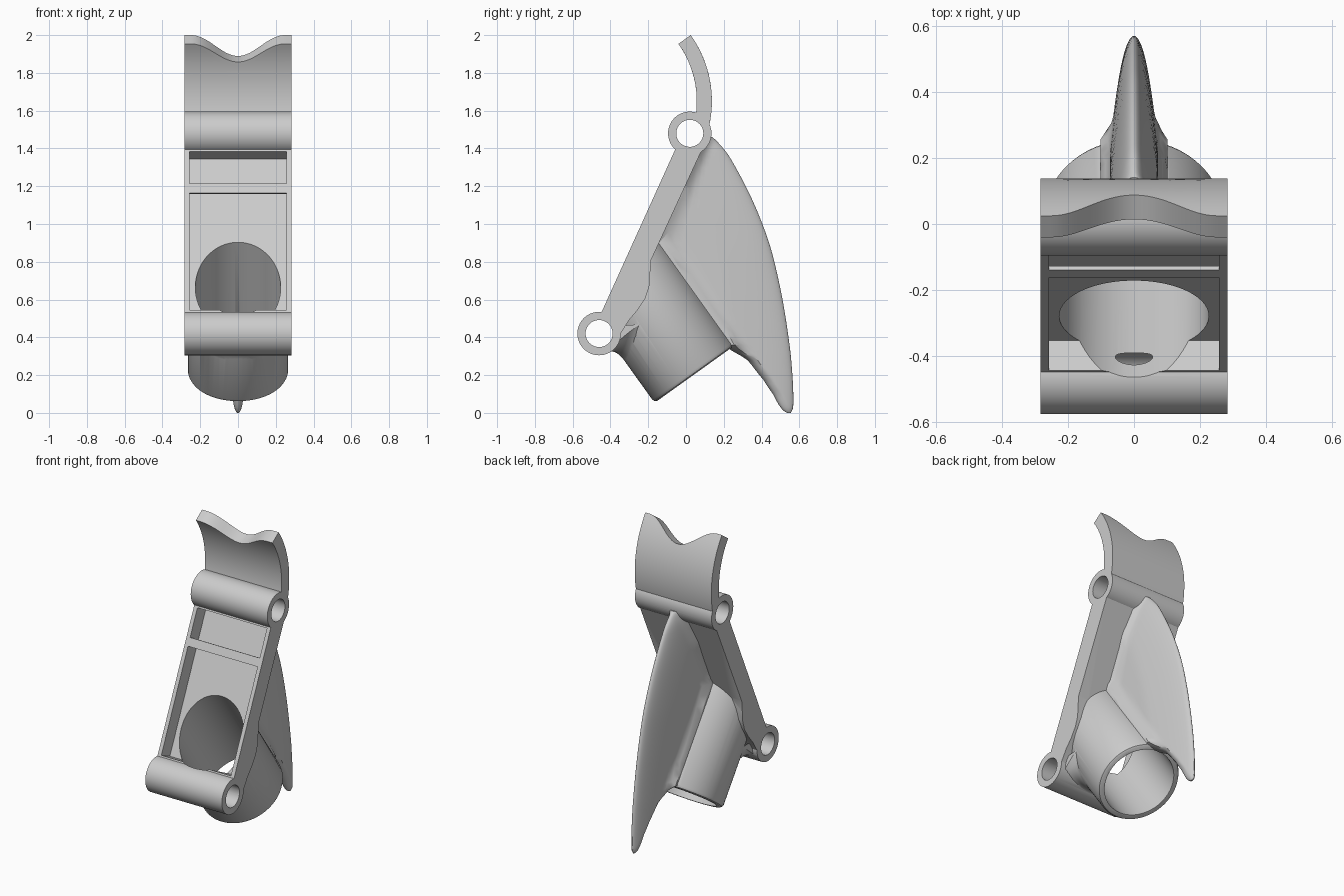
import bpy, bmesh, math
from mathutils import Vector

cube = bpy.data.objects.get("Cube")
if cube:
    bpy.data.objects.remove(cube, do_unlink=True)

grey = bpy.data.materials.new("matte grey")
grey.use_nodes = True
grey.diffuse_color = (0.6, 0.6, 0.6, 1)
grey.node_tree.nodes["Principled BSDF"].inputs["Base Color"].default_value = (0.6, 0.6, 0.6, 1)

# Side-plane (y, z) frames: the sloping plate and the socket axis
HALF = 0.283
LOW_PIN, TOP_PIN = Vector((-0.46, 0.42)), Vector((0.02, 1.48))
ALONG = (TOP_PIN - LOW_PIN).normalized()
BACK = Vector((ALONG.y, -ALONG.x))
SPAN = (TOP_PIN - LOW_PIN).length
SOCKET_END = Vector((0.049, 0.2075))
AXIS = Vector((-0.582, 0.813)).normalized()
PERP = Vector((AXIS.y, -AXIS.x))
SOCKET_R, BORE_R = 0.265, 0.226


def on_plate(s, n):
    return LOW_PIN + ALONG * s + BACK * n


def loft(name, rings):
    """Closed solid through rings of equal length, capped at both ends."""
    bm = bmesh.new()
    loops = [[bm.verts.new(p) for p in ring] for ring in rings]
    count = len(loops[0])
    for a, b in zip(loops, loops[1:]):
        for i in range(count):
            j = (i + 1) % count
            bm.faces.new((a[i], a[j], b[j], b[i]))
    bm.faces.new(loops[0])
    bm.faces.new(loops[-1])
    bmesh.ops.recalc_face_normals(bm, faces=bm.faces)
    mesh = bpy.data.meshes.new(name)
    bm.to_mesh(mesh)
    bm.free()
    mesh.materials.append(grey)
    obj = bpy.data.objects.new(name, mesh)
    bpy.context.collection.objects.link(obj)
    return obj


def prism(name, points, half):
    return loft(name, [[(x, p[0], p[1]) for p in points] for x in (-half, half)])


def disc(centre, radius, steps=64):
    return [centre + radius * Vector((math.cos(a), math.sin(a)))
            for a in (math.tau * i / steps for i in range(steps))]


def socket_ring(t, radius, to_plate=None, steps=80):
    """Ring round the socket axis; to_plate slides it along to a plate depth."""
    ring = []
    for i in range(steps):
        a = math.tau * i / steps
        p = SOCKET_END + AXIS * t + PERP * radius * math.cos(a)
        if to_plate is not None:
            p += AXIS * ((to_plate - (p - LOW_PIN).dot(BACK)) / AXIS.dot(BACK))
        ring.append((radius * math.sin(a), p.x, p.y))
    return ring


def combine(target, other, operation):
    mod = target.modifiers.new("join", 'BOOLEAN')
    mod.operation = operation
    mod.solver = 'EXACT'
    mod.object = other
    bpy.context.view_layer.objects.active = target
    bpy.ops.object.modifier_apply(modifier=mod.name)
    bpy.data.objects.remove(other, do_unlink=True)


# Sloping plate, slightly swollen where the socket meets it
outline = [(0, -0.035), (SPAN, -0.035), (SPAN, 0.095), (0.47, 0.09), (0.4, 0.115),
           (0.34, 0.138), (0.275, 0.146), (0.2, 0.135), (0.13, 0.115), (0.02, 0.1)]
body = prism("bracket_body", [on_plate(*p) for p in outline], HALF)

# Pin barrels
barrels = [prism("pin_barrel", disc(c, 0.115), HALF) for c in (LOW_PIN, TOP_PIN)]

# Curved upper arm with a scalloped end
ARC_CENTRE = Vector((-0.466, 1.65))
arm_rings = []
for i in range(49):
    x = HALF * (i / 24 - 1)
    dip = 0.5 + 0.5 * math.cos(math.pi * min(abs(x) / 0.25, 1))
    top = 35.5 - 12.1 * dip
    angles = [math.radians(-14 + (top + 14) * k / 16) for k in range(17)]
    arc = [(0.603, a) for a in angles] + [(0.523, a) for a in reversed(angles)]
    arm_rings.append([(x, ARC_CENTRE.x + r * math.cos(a), ARC_CENTRE.y + r * math.sin(a))
                      for r, a in arc])
arm = loft("curved_arm", arm_rings)

# Tubular socket with a rounded rim
socket = loft("socket", [socket_ring(0, 0.247), socket_ring(0.006, 0.258),
                         socket_ring(0.02, SOCKET_R), socket_ring(0, SOCKET_R, to_plate=0)])

# Concave fillet between the lower barrel and the socket
fillet_rings = []
for i in range(21):
    x = 0.25 * (i / 10 - 1)
    depth = math.sqrt(SOCKET_R ** 2 - x * x)
    k = 1 - depth / SOCKET_R
    a = Vector((-0.41, 0.318)).lerp(Vector((-0.35, 0.39)), k)
    corner = Vector((-0.375, 0.346)).lerp(Vector((-0.32, 0.43)), k)
    b = SOCKET_END + AXIS * (0.25 + 0.2 * k) - PERP * (depth - 0.002)
    curve = [a.lerp(corner, u).lerp(corner.lerp(b, u), u) for u in (j / 8 for j in range(9))]
    fillet_rings.append([(x, p.x, p.y) for p in curve + [Vector((-0.36, 0.46))]])
fillet = loft("socket_fillet", fillet_rings)

# Rear fin: rows of height, rear edge and root
rows = [Vector(r) for r in (
    (0, 0.555, 0.535), (0.03, 0.567, 0.5), (0.1, 0.568, 0.46), (0.175, 0.565, 0.41),
    (0.28, 0.557, 0.325), (0.36, 0.548, 0.2), (0.5, 0.528, 0.12), (0.68, 0.495, -0.02),
    (0.9, 0.44, -0.165), (1.13, 0.35, -0.06), (1.34, 0.24, 0.033), (1.42, 0.18, 0.068),
    (1.46, 0.14, 0.085))]


def smooth_rows(points, parts=4):
    result = []
    for i in range(len(points) - 1):
        p0, p1 = points[max(i - 1, 0)], points[i]
        p2, p3 = points[i + 1], points[min(i + 2, len(points) - 1)]
        for k in range(parts):
            u = k / parts
            p = (2 * p1 + (p2 - p0) * u + (2 * p0 - 5 * p1 + 4 * p2 - p3) * u * u
                 + (3 * p1 - p0 - 3 * p2 + p3) * u ** 3) / 2
            p.z = p1.z + (p2.z - p1.z) * u
            result.append(p)
    return result + [points[-1]]


fin_rings = []
for z, rear, root in smooth_rows(rows):
    side = []
    for j in range(1, 25):
        y = rear - (rear - root) * (j / 24) ** 2
        w = 0.072 * math.sqrt(min((rear - y) / 0.3, 1))
        if z < 0.36:
            w = max(0.003, w * math.sqrt(min(1, max(0, y - root) / 0.05)))
        else:
            p = Vector((y, z))
            gap = min((p - LOW_PIN).dot(BACK) - 0.09, (p - SOCKET_END).dot(PERP) - SOCKET_R)
            w += 0.03 * max(0, 1 - max(gap, 0) / 0.05) ** 2
        side.append((w, y))
    fin_rings.append([(0, rear, z)] + [(w, y, z) for w, y in side]
                     + [(-w, y, z) for w, y in reversed(side)])
fin = loft("rear_fin", fin_rings)

for part in barrels + [arm, socket, fillet, fin]:
    combine(body, part, 'UNION')

# Front pocket, socket bore and pin holes
pocket = prism("pocket_cutter", [on_plate(*p) for p in
                                 ((0.12, -0.2), (1.043, -0.2), (1.043, 0.064), (0.12, 0.064))], 0.257)
bore = loft("bore_cutter", [socket_ring(-0.1, BORE_R), socket_ring(0, BORE_R, to_plate=-0.25)])
holes = [prism("pin_cutter", disc(c, 0.0715), 0.4) for c in (LOW_PIN, TOP_PIN)]
for cutter in [pocket, bore] + holes:
    cutter.hide_render = True
    combine(body, cutter, 'DIFFERENCE')

# Thin bar across the pocket opening
cross_bar = prism("cross_bar", [on_plate(*p) for p in
                                ((0.802, -0.035), (0.857, -0.035), (0.857, -0.023), (0.802, -0.023))], 0.258)

bpy.ops.object.select_all(action='DESELECT')
body.select_set(True)
bpy.context.view_layer.objects.active = body
bpy.ops.object.shade_smooth_by_angle(angle=math.radians(32))
